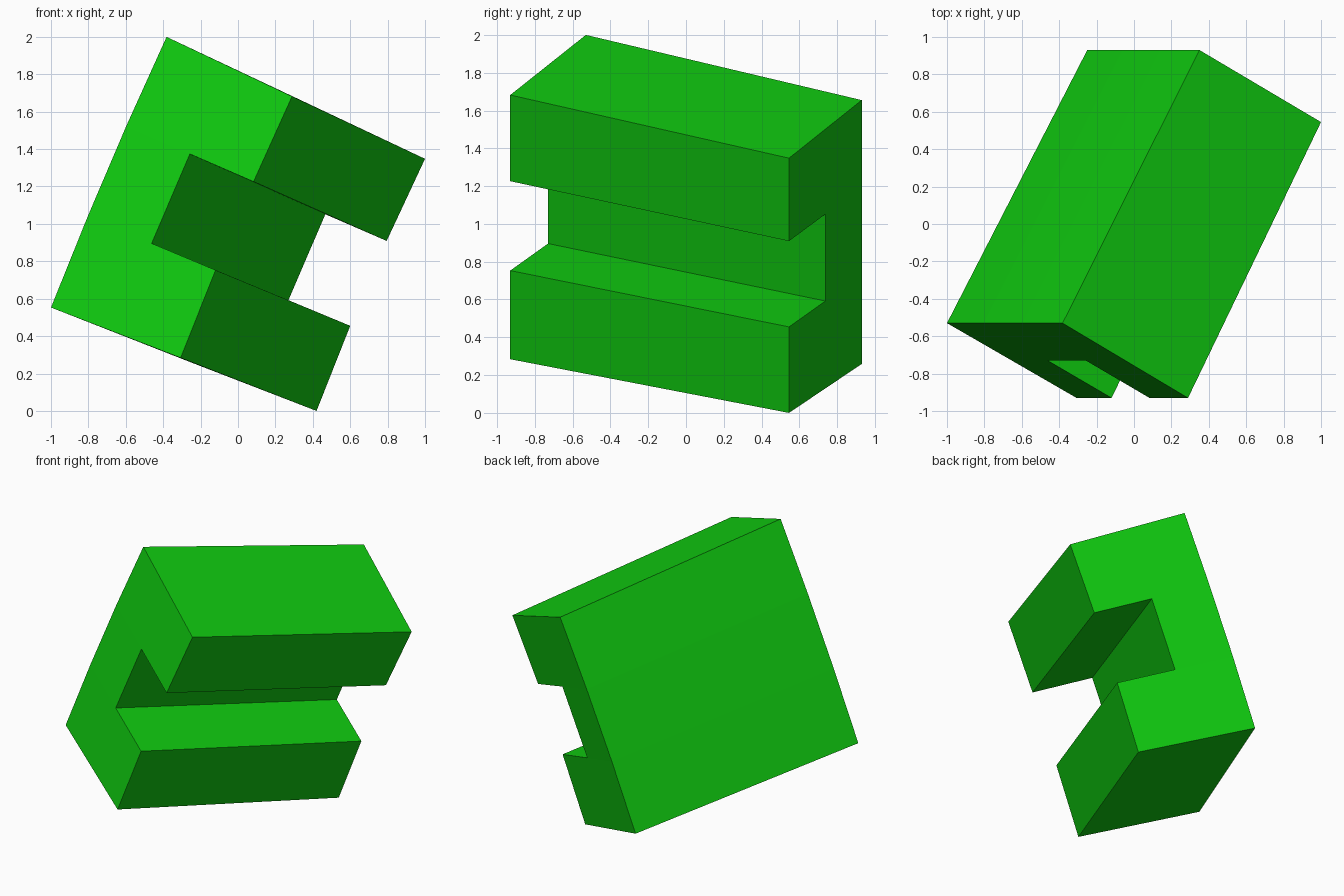
import bpy
import bmesh
from mathutils import Vector

cube = bpy.data.objects.get("Cube")
if cube:
    bpy.data.objects.remove(cube, do_unlink=True)

# One flat green for the whole part
green = bpy.data.materials.new("bright green")
green.use_nodes = True
colour = (0.005, 0.6, 0.005, 1.0)
green.diffuse_color = colour
green.node_tree.nodes["Principled BSDF"].inputs["Base Color"].default_value = colour

# Cross-section rows from top to bottom: (x, z) of the spine side and the lip side.
# The rows fan out slightly, so the channel is gently bowed.
NEAR = dict(y=(-0.53, -0.93), rows=[
    ((-0.382, 2.0), (0.289, 1.682)),
    ((-0.598, 1.522), (0.083, 1.226)),
    ((-0.804, 1.039), (-0.12, 0.753)),
    ((-1.0, 0.553), (-0.307, 0.284))])
FAR = dict(y=(0.93, 0.545), rows=[
    ((0.35, 1.655), (1.0, 1.348)),
    ((0.139, 1.194), (0.795, 0.909)),
    ((-0.061, 0.729), (0.6, 0.455)),
    ((-0.25, 0.259), (0.42, 0.0))])

# Quads of the C-shaped section; the middle lip cell is left out for the groove
CELLS = [(r, c) for r in range(3) for c in range(2) if (r, c) != (1, 1)]


def section(bm, end):
    """Return the grid of vertices for one end: spine, groove depth and lip."""
    grid = []
    for spine, lip in end["rows"]:
        a = Vector((spine[0], end["y"][0], spine[1]))
        b = Vector((lip[0], end["y"][1], lip[1]))
        grid.append([bm.verts.new(a.lerp(b, t)) for t in (0, 0.5, 1)])
    return grid


def corners(r, c):
    return [(r, c), (r, c + 1), (r + 1, c + 1), (r + 1, c)]


bm = bmesh.new()
near, far = section(bm, NEAR), section(bm, FAR)

# End caps
edges = set()
for r, c in CELLS:
    loop = corners(r, c)
    bm.faces.new([near[i][j] for i, j in loop])
    bm.faces.new([far[i][j] for i, j in reversed(loop)])
    edges.update(zip(loop, loop[1:] + loop[:1]))

# Long walls along the outline of the section
for p, q in edges:
    if (q, p) not in edges:
        bm.faces.new([near[p[0]][p[1]], far[p[0]][p[1]],
                      far[q[0]][q[1]], near[q[0]][q[1]]])

bmesh.ops.recalc_face_normals(bm, faces=bm.faces)
mesh = bpy.data.meshes.new("grooved_channel")
bm.to_mesh(mesh)
bm.free()
mesh.materials.append(green)
channel = bpy.data.objects.new("grooved_channel", mesh)
bpy.context.collection.objects.link(channel)
